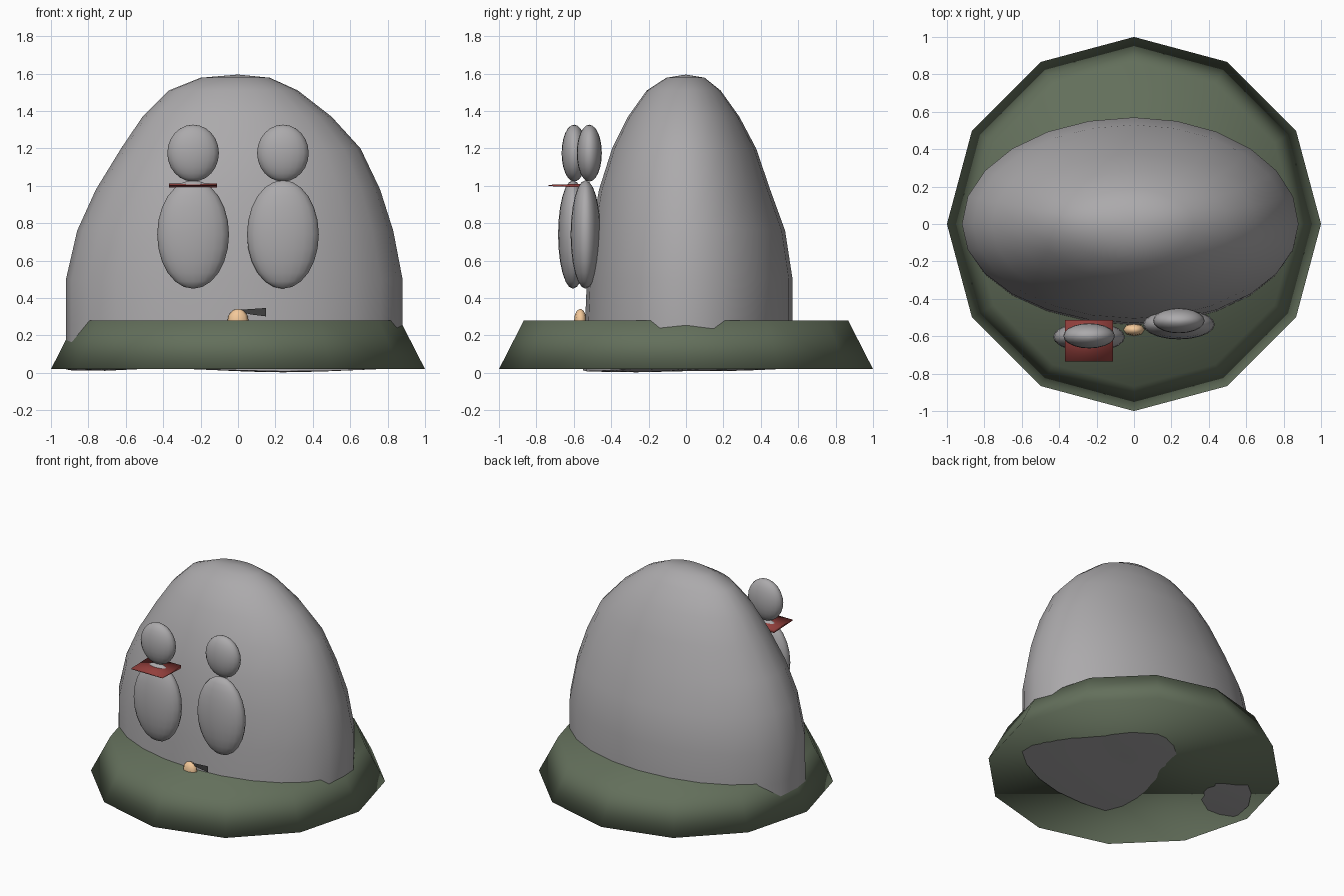
import bpy, bmesh
from math import cos, sin, pi, exp
from mathutils import Matrix, Vector

if "Cube" in bpy.data.objects:
    bpy.data.objects.remove(bpy.data.objects["Cube"])


def material(name, rgb):
    m = bpy.data.materials.new(name)
    m.diffuse_color = (*rgb, 1)
    m.use_nodes = True
    m.node_tree.nodes["Principled BSDF"].inputs["Base Color"].default_value = m.diffuse_color
    return m


def finish(bm, name, mat=None, smooth=True):
    bmesh.ops.recalc_face_normals(bm, faces=bm.faces)
    me = bpy.data.meshes.new(name)
    for f in bm.faces:
        f.smooth = smooth
    bm.to_mesh(me)
    bm.free()
    if mat:
        me.materials.append(mat)
    ob = bpy.data.objects.new(name, me)
    bpy.context.collection.objects.link(ob)
    return ob


def ellipsoid(name, loc, radii, mat=None, u=20, v=12):
    bm = bmesh.new()
    bmesh.ops.create_uvsphere(bm, u_segments=u, v_segments=v, radius=1,
                              matrix=Matrix.LocRotScale(Vector(loc), None, Vector(radii)))
    return finish(bm, name, mat)


stone = material("stone", (0.41, 0.4, 0.41))
moss = material("moss", (0.125, 0.16, 0.105))
red = material("red_cloth", (0.29, 0.05, 0.045))
peach = material("peach", (0.9, 0.58, 0.32))
dark = material("dark_grey", (0.05, 0.05, 0.05))

# Mossy mound: twelve-sided tapered disc
bm = bmesh.new()
bmesh.ops.create_cone(bm, cap_ends=True, segments=12, radius1=1, radius2=0.867,
                      depth=0.26, matrix=Matrix.Translation((0, 0, 0.15)))
finish(bm, "moss_mound", moss)

# Boulder: lofted rings of (z, left, right, front, back) reaches
RINGS = [(0.26, .92, .88, .54, .57), (0.5, .92, .88, .53, .57),
         (0.76, .86, .83, .505, .53), (0.98, .76, .76, .465, .45),
         (1.2, .625, .655, .395, .375), (1.37, .51, .50, .31, .285),
         (1.51, .37, .32, .21, .185), (1.578, .2, .17, .105, .1)]
SEG = 24


def underside(x, y):
    dip = 0.025 * exp(-((x - .25) ** 2 + (y + .3) ** 2) / .22)
    dip += 0.012 * exp(-((x - .15) ** 2 + (y - .3) ** 2) / .06)
    dip += 0.018 * exp(-((x + .78) ** 2 + (y - .14) ** 2) / .06)
    return max(0, 0.028 - dip)


def ring(bm, left, right, front, back, zf):
    vs = []
    for i in range(SEG):
        c, s = cos(2 * pi * i / SEG), sin(2 * pi * i / SEG)
        x = c * (right if c > 0 else left)
        y = s * (back if s > 0 else front)
        vs.append(bm.verts.new((x, y, zf(x, y))))
    return vs


bm = bmesh.new()
loops = [ring(bm, .92 * k, .88 * k, .55 * k, .57 * k, underside) for k in (.3, .55, .8, 1)]
loops += [ring(bm, *r[1:], lambda x, y, z=r[0]: z) for r in RINGS]
for a, b in zip(loops, loops[1:]):
    for i in range(SEG):
        j = (i + 1) % SEG
        bm.faces.new((a[i], a[j], b[j], b[i]))
for loop, z in ((loops[0], underside(0, 0)), (loops[-1], 1.595)):
    tip = bm.verts.new((0, 0, z))
    for i in range(SEG):
        bm.faces.new((loop[i], loop[(i + 1) % SEG], tip))
boulder = finish(bm, "boulder", stone)
bpy.context.view_layer.objects.active = boulder
boulder.select_set(True)
bpy.ops.object.shade_smooth_by_angle(angle=1.0)

# Pair of carved figures
for side, x, body_y, head_y in (("left", -.24, -.604, -.598), ("right", .24, -.537, -.517)):
    ellipsoid(side + "_figure_body", (x, body_y, .74), (.192, .08, .29), stone)
    ellipsoid(side + "_figure_head", (x, head_y, 1.175), (.138, .067, .152), stone)

# Flat bib, thinning towards its front edge
bm = bmesh.new()
bmesh.ops.create_cube(bm, size=1, matrix=Matrix.LocRotScale(
    Vector((-.24, -.623, 1.001)), None, Vector((.257, .222, .022))))
for v in bm.verts:
    if v.co.y < -.623:
        v.co.z = 1.002 + (v.co.z - 1.001) * .3
finish(bm, "bib", red)

# Small offering with a thin dark blade beside it
ellipsoid("offering", (0, -.565, .275), (.058, .034, .068), peach, 8, 6)
bm = bmesh.new()
bm.faces.new([bm.verts.new((x, -.566, z)) for x, z in
              ((.02, .325), (.07, .312), (.15, .302), (.15, .347), (.02, .338))])
finish(bm, "leaf_blade", dark, False)
